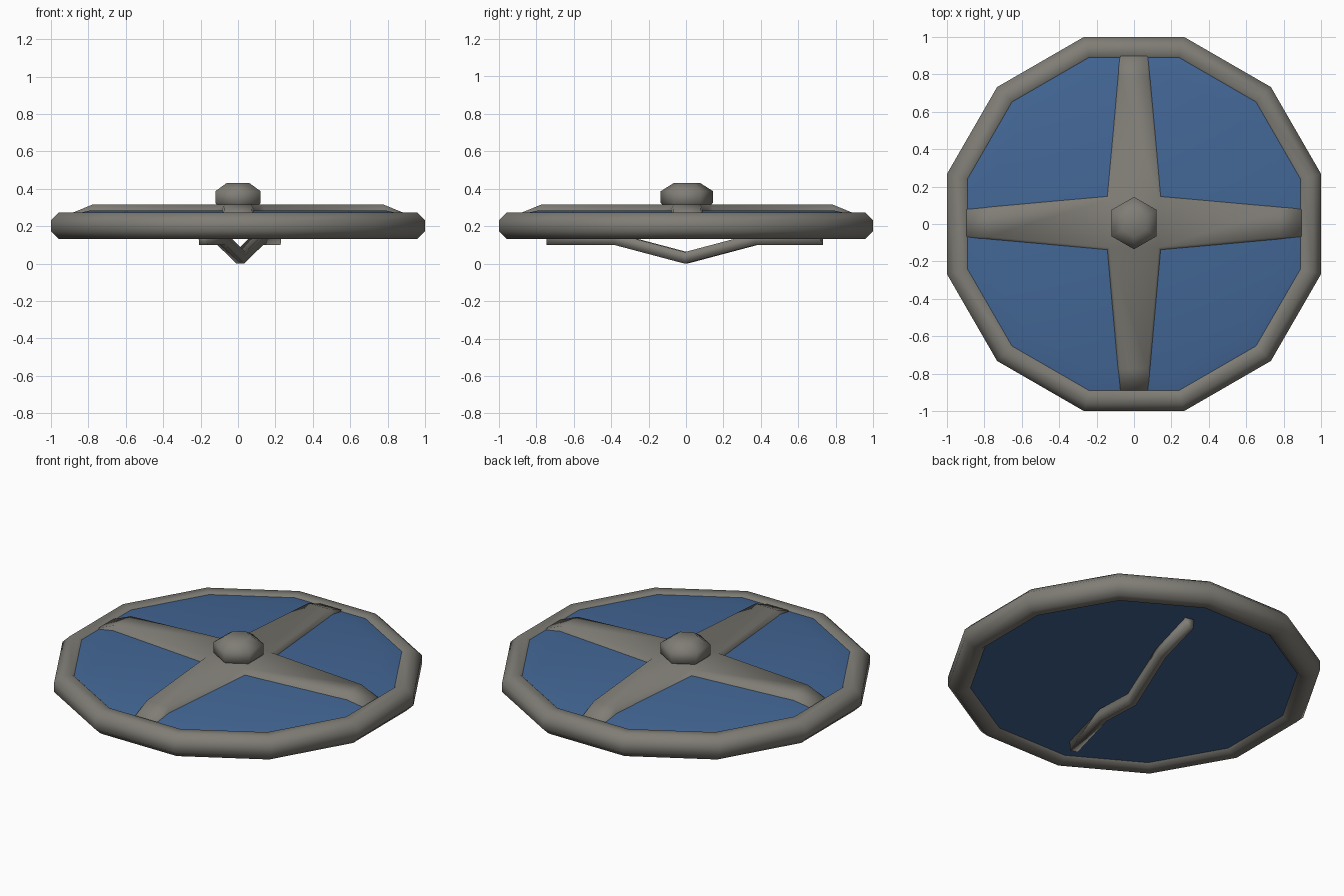
import bpy, bmesh, math
from mathutils import Vector, Matrix

if "Cube" in bpy.data.objects:
    bpy.data.objects.remove(bpy.data.objects["Cube"])


def material(name, rgb):
    m = bpy.data.materials.new(name)
    m.diffuse_color = (*rgb, 1)
    m.use_nodes = True
    m.node_tree.nodes["Principled BSDF"].inputs["Base Color"].default_value = m.diffuse_color
    return m


IRON = material("grey iron", (0.215, 0.205, 0.18))
BLUE = material("blue paint", (0.056, 0.135, 0.305))


def finish(name, bm, mat):
    bmesh.ops.remove_doubles(bm, verts=bm.verts, dist=1e-4)
    bmesh.ops.recalc_face_normals(bm, faces=bm.faces)
    me = bpy.data.meshes.new(name)
    bm.to_mesh(me)
    bm.free()
    me.materials.append(mat)
    me.shade_smooth()
    me.set_sharp_from_angle(angle=math.radians(75))
    ob = bpy.data.objects.new(name, me)
    bpy.context.collection.objects.link(ob)
    return ob


def lathe(name, profile, sides, start, mat, closed=False, center=(0, 0)):
    """Sweep (radius, z) points round the z axis; open profiles get capped ends."""
    bm = bmesh.new()
    rings = []
    for i in range(sides):
        a = start + 2 * math.pi * i / sides
        rings.append([bm.verts.new((center[0] + r * math.cos(a), center[1] + r * math.sin(a), z))
                      for r, z in profile])
    n = len(profile)
    for i in range(sides):
        p, q = rings[i], rings[(i + 1) % sides]
        for j in range(n if closed else n - 1):
            k = (j + 1) % n
            bm.faces.new((p[j], q[j], q[k], p[k]))
    if not closed:
        for end in (0, -1):
            bm.faces.new([ring[end] for ring in rings])
    return finish(name, bm, mat)


K = 1 / math.cos(math.pi / 12)       # flat-side distance to corner radius
T = math.radians(15)

# Rim: octagonal tube swept round twelve sides
tube = 0.0697 / math.cos(math.pi / 8)
rim = [((0.9303 + tube * math.cos(math.pi / 8 + i * math.pi / 4)) * K,
        0.2025 + tube * math.sin(math.pi / 8 + i * math.pi / 4)) for i in range(8)]
lathe("rim", rim, 12, T, IRON, closed=True)

# Shield face: thick painted plate, edges running into the rim
lathe("shield_face", [(0.79 * K, 0.284), (0.91 * K, 0.258),
                      (0.91 * K, 0.155), (0.79 * K, 0.155)], 12, T, BLUE)

# Centre boss: six-sided knob
lathe("boss", [(0.072, 0.43), (0.14, 0.387), (0.14, 0.325), (0.11, 0.295)],
      6, math.pi / 6, IRON, center=(0, 0.005))

# Cross straps: four tapered arms joined at a square centre
bm = bmesh.new()
stations = [(0.15, 0.15, 0.265, 0.315), (0.78, 0.093, 0.265, 0.315),
            (0.895, 0.09, 0.23, 0.268)]
inset = 0.02
for arm in range(4):
    rot = Matrix.Rotation(arm * math.pi / 2, 3, 'Z')
    rows = []
    for i, (t, w, lo, hi) in enumerate(stations):
        tt = t - inset if i == 0 else t
        pts = [(t, -w, lo), (tt, -w + inset, hi), (tt, w - inset, hi), (t, w, lo)]
        rows.append([bm.verts.new(rot @ Vector(p) + Vector((0, 0.005, 0))) for p in pts])
    for a, b in zip(rows, rows[1:]):
        for j in range(3):
            bm.faces.new((a[j], b[j], b[j + 1], a[j + 1]))
    bm.faces.new(rows[-1])
q = stations[0][0] - inset
bm.faces.new([bm.verts.new((x, y + 0.005, 0.315)) for x, y in ((-q, -q), (q, -q), (q, q), (-q, q))])
finish("cross_straps", bm, IRON)

# Hand grip: bent bar under the shield, turned 15 degrees
bm = bmesh.new()
rot = Matrix.Rotation(-T, 3, 'Z')
path = [(-0.765, 0.1), (-0.39, 0.1), (0, 0.0), (0.39, 0.1), (0.752, 0.1)]
rows = []
for s, z in path:
    # bottom edge slightly narrower than the top
    pts = [(-0.022, s, z), (0.022, s, z), (0.028, s, z + 0.062), (-0.028, s, z + 0.062)]
    rows.append([bm.verts.new(rot @ Vector(p) + Vector((0.012, 0, 0))) for p in pts])
for a, b in zip(rows, rows[1:]):
    for j in range(4):
        bm.faces.new((a[j], b[j], b[(j + 1) % 4], a[(j + 1) % 4]))
bm.faces.new(rows[0])
bm.faces.new(rows[-1])
finish("hand_grip", bm, IRON).data.shade_smooth()
for e in bpy.data.objects["hand_grip"].data.edges:
    e.use_edge_sharp = False
